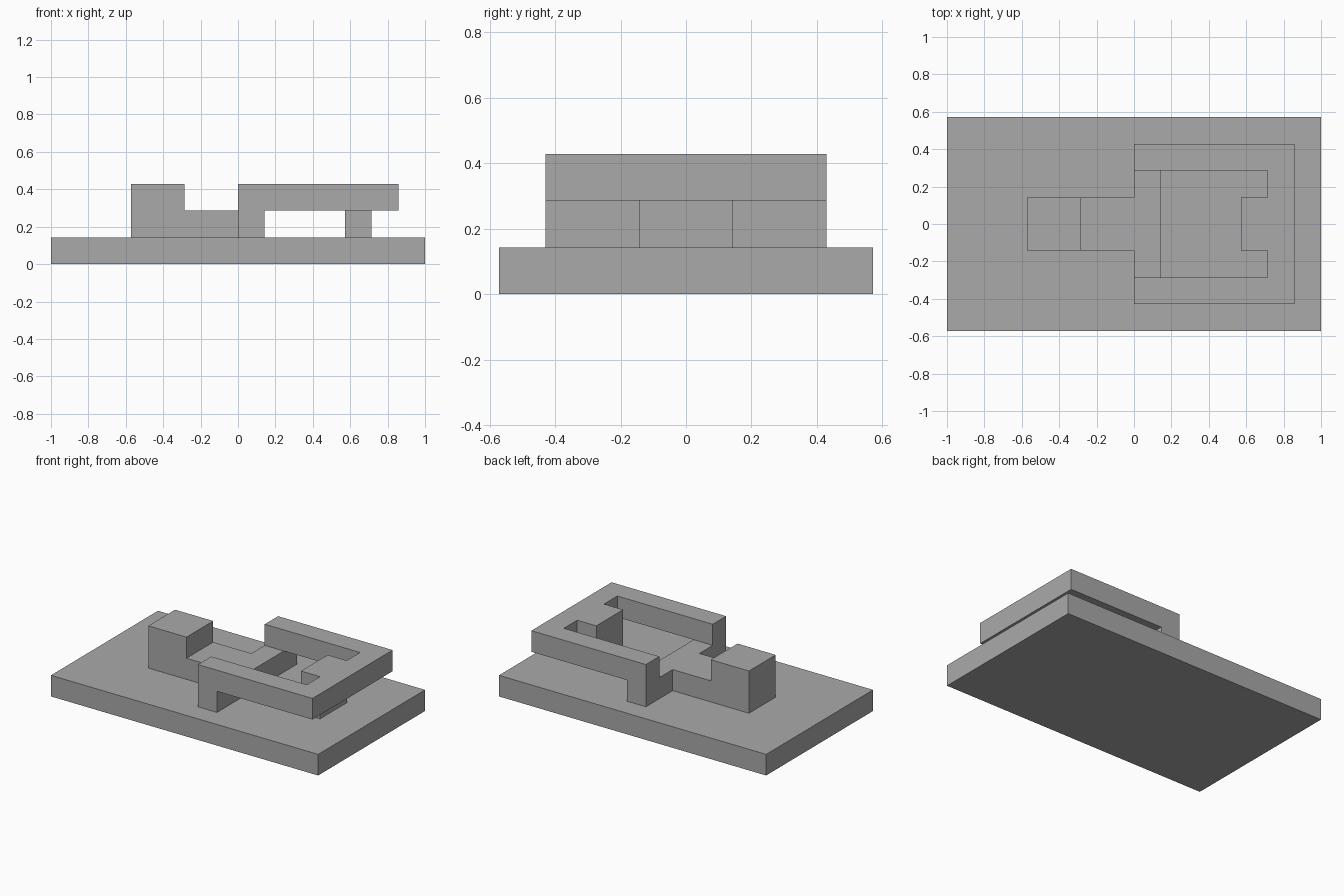
import bpy
import bmesh
from mathutils import Matrix, Vector

U = 1 / 7  # module: every dimension is a whole number of these

cube = bpy.data.objects.get("Cube")
if cube:
    bpy.data.objects.remove(cube, do_unlink=True)

grey = bpy.data.materials.new("plain grey")
grey.use_nodes = True
colour = (0.4, 0.4, 0.4, 1)
grey.diffuse_color = colour
grey.node_tree.nodes["Principled BSDF"].inputs["Base Color"].default_value = colour


def block(name, x, y, z):
    """Box spanning the given (low, high) ranges, in modules."""
    low, high = (Vector(p) * U for p in zip(x, y, z))
    bm = bmesh.new()
    bmesh.ops.create_cube(
        bm, size=1,
        matrix=Matrix.Translation((low + high) / 2) @ Matrix.Diagonal((*(high - low), 1)))
    mesh = bpy.data.meshes.new(name)
    bm.to_mesh(mesh)
    bm.free()
    mesh.materials.append(grey)
    obj = bpy.data.objects.new(name, mesh)
    bpy.context.collection.objects.link(obj)
    return obj


def fuse(target, parts):
    """Union the parts into the target and merge its flat faces."""
    bpy.context.view_layer.objects.active = target
    for part in parts:
        mod = target.modifiers.new("union", "BOOLEAN")
        mod.operation = "UNION"
        mod.solver = "EXACT"
        mod.object = part
        bpy.ops.object.modifier_apply(modifier=mod.name)
        bpy.data.objects.remove(part, do_unlink=True)
    bm = bmesh.new()
    bm.from_mesh(target.data)
    bmesh.ops.remove_doubles(bm, verts=bm.verts, dist=0.0001)
    bmesh.ops.dissolve_limit(bm, angle_limit=0.01, verts=bm.verts, edges=bm.edges)
    bm.to_mesh(target.data)
    bm.free()


# Base plate
block("base_plate", (-7, 7), (-4, 4), (0, 1))

# Raised body: low stem with an end block, crossbar, and open frame on a post
body = block("raised_body", (-4, 1), (-1, 1), (1, 2))
parts = [
    block("end_block", (-4, -2), (-1, 1), (1, 3)),
    block("crossbar", (0, 1), (-3, 3), (1, 2)),
    block("frame_end", (5, 6), (-3, 3), (2, 3)),
    block("post", (4, 5), (-1, 1), (1, 3)),
]
for side, y in (("right", (-3, -2)), ("left", (2, 3))):
    parts.append(block(side + "_leg", (0, 1), y, (1, 3)))
    parts.append(block(side + "_arm", (0, 6), y, (2, 3)))
fuse(body, parts)
